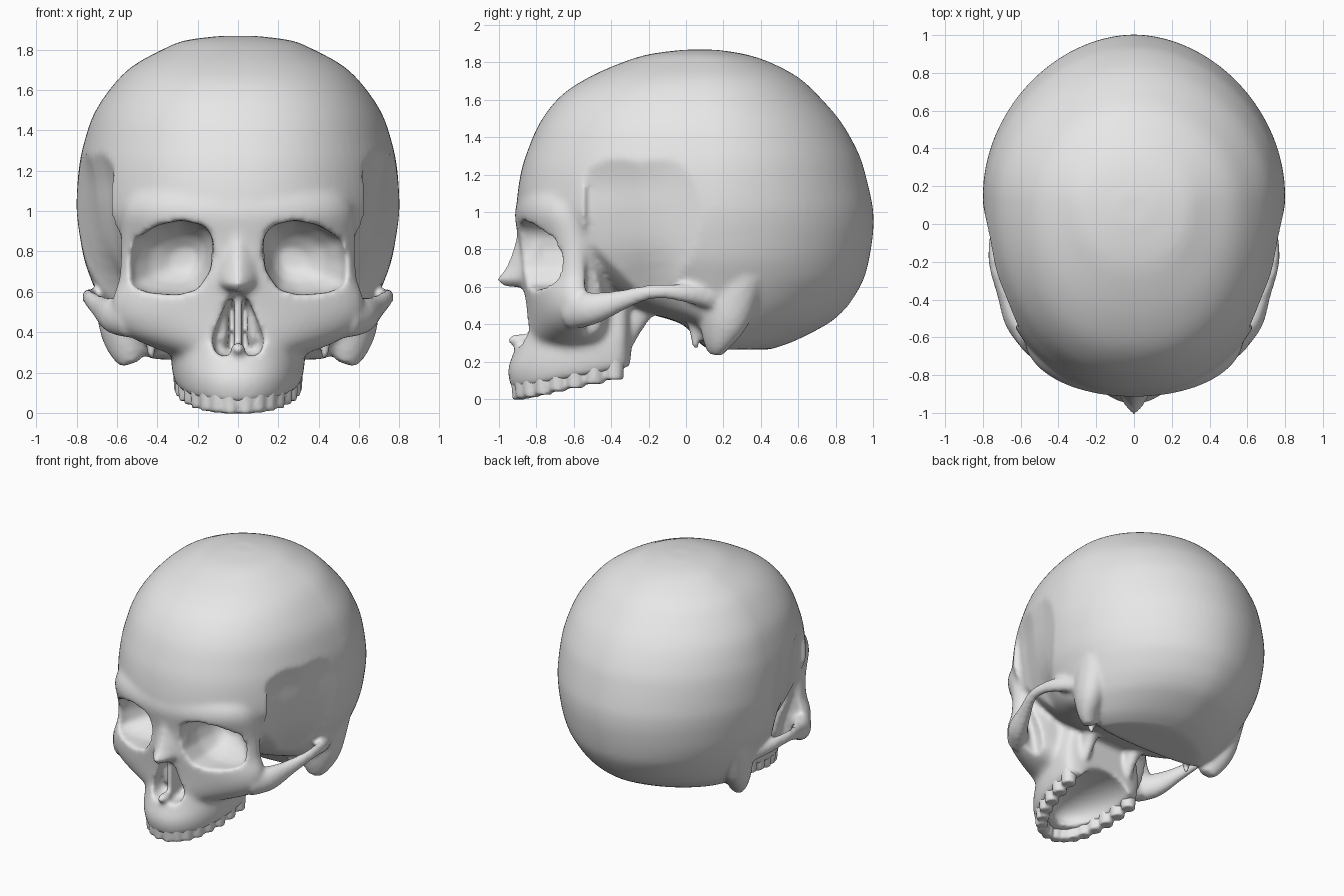
import bpy, bmesh, math
from mathutils import Matrix, Vector

if "Cube" in bpy.data.objects:
    bpy.data.objects.remove(bpy.data.objects["Cube"])

bone = bpy.data.materials.new("bone_grey")
bone.diffuse_color = (0.8, 0.8, 0.8, 1)
bone.use_nodes = True
bone.node_tree.nodes["Principled BSDF"].inputs["Base Color"].default_value = bone.diffuse_color


# ---------- helpers ----------
def loft(bm, rings):
    """Skin a list of equal-length point rings and cap both ends."""
    vs = [[bm.verts.new(p) for p in r] for r in rings]
    n = len(vs[0])
    for a, b in zip(vs, vs[1:]):
        for i in range(n):
            bm.faces.new((a[i], a[(i + 1) % n], b[(i + 1) % n], b[i]))
    bm.faces.new(vs[0])
    bm.faces.new(vs[-1])


def curve(rows, k=5):
    """Catmull-Rom interpolation of a table of rows."""
    out = []
    for i in range(len(rows) - 1):
        p0, p1, p2 = rows[max(i - 1, 0)], rows[i], rows[i + 1]
        p3 = rows[min(i + 2, len(rows) - 1)]
        for j in range(k):
            t = j / k
            out.append(tuple(
                b + .5 * t * (c - a + t * (2 * a - 5 * b + 4 * c - d + t * (3 * (b - c) + d - a)))
                for a, b, c, d in zip(p0, p1, p2, p3)))
    return out + [tuple(rows[-1])]


def spow(v, e):
    return math.copysign(abs(v) ** e, v)


def oval(z, front, back, w, mid, pf=2.0, pb=2.0, tilt=0.0, n=80):
    """Horizontal egg-shaped ring; pf and pb set front and back squareness."""
    ring = []
    for i in range(n):
        t = 2 * math.pi * i / n
        c, s = math.cos(t), math.sin(t)
        p = pf if c > 0 else pb
        ext = mid - front if c > 0 else back - mid
        y = mid - ext * spow(c, 2 / p)
        ring.append((w * spow(s, 2 / p), y, z + tilt * (y - front)))
    return ring


def blob(bm, loc, rad):
    m = Matrix.Translation(loc) @ Matrix.Diagonal((*rad, 1))
    bmesh.ops.create_uvsphere(bm, u_segments=32, v_segments=20, radius=1, matrix=m)


def cone(bm, loc, r_low, r_top, depth, seg=12):
    bmesh.ops.create_cone(bm, cap_ends=True, segments=seg, radius1=r_low,
                          radius2=r_top, depth=depth, matrix=Matrix.Translation(loc))


def tube(bm, path, n=16, flat=0.75):
    """Tapered tube through (x, y, z, radius) points."""
    path = curve(path, 3)
    pts = [Vector(p[:3]) for p in path]
    rings = []
    for i, c in enumerate(pts):
        d = (pts[min(i + 1, len(pts) - 1)] - pts[max(i - 1, 0)]).normalized()
        side = d.cross(Vector((0, 0, 1))).normalized()
        up = side.cross(d)
        r = path[i][3]
        rings.append([c + side * (r * flat * math.cos(a)) + up * (r * math.sin(a))
                      for a in (2 * math.pi * k / n for k in range(n))])
    loft(bm, rings)


def make(name, bm):
    bmesh.ops.recalc_face_normals(bm, faces=bm.faces)
    me = bpy.data.meshes.new(name)
    bm.to_mesh(me)
    bm.free()
    ob = bpy.data.objects.new(name, me)
    bpy.context.collection.objects.link(ob)
    return ob


def bake(ob):
    dg = bpy.context.evaluated_depsgraph_get()
    me = bpy.data.meshes.new_from_object(ob.evaluated_get(dg))
    ob.modifiers.clear()
    ob.data = me


def fuse(ob, voxel, smooth=0):
    """Merge overlapping solids into one skin, then relax it."""
    m = ob.modifiers.new("fuse", 'REMESH')
    m.mode = 'VOXEL'
    m.voxel_size = voxel
    m.use_smooth_shade = True
    if smooth:
        s = ob.modifiers.new("relax", 'SMOOTH')
        s.factor = 0.5
        s.iterations = smooth
    bake(ob)


# ---------- solid core ----------
core = bmesh.new()

# braincase: height, front, back, half width
braincase = [
    (.265, .12, .45, .42), (.31, .06, .58, .51), (.40, -.02, .755, .60),
    (.47, -.24, .84, .645), (.54, -.38, .895, .68), (.64, -.52, .95, .72),
    (.75, -.66, .98, .76), (.88, -.82, 1.0, .785), (.97, -.89, 1.003, .797),
    (1.05, -.905, .995, .80), (1.2, -.885, .96, .79), (1.32, -.85, .92, .768),
    (1.48, -.78, .83, .715), (1.62, -.67, .71, .622), (1.72, -.52, .60, .52),
    (1.80, -.34, .45, .375), (1.845, -.19, .31, .265), (1.868, -.01, .16, .09)]
loft(core, [oval(z, f, b, w, min(.16, f + (b - f) * .57), 2.2, min(1.9, 1.45 + .7 * z))
            for z, f, b, w in curve(braincase)])

# face with brow and cheekbones: height, front, half width, squareness
face = [
    (.29, -.86, .33, 1.6), (.34, -.86, .46, 1.6), (.40, -.86, .57, 1.6), (.48, -.86, .62, 1.7),
    (.57, -.87, .62, 1.7), (.66, -.885, .59, 1.6), (.78, -.89, .58, 1.6), (.88, -.90, .58, 1.8),
    (.98, -.915, .58, 2.05), (1.06, -.90, .555, 2.1), (1.14, -.85, .48, 2.1)]
loft(core, [oval(z, f, -.39, w, -.6, p, 2.3) for z, f, w, p in curve(face, 3)])

# upper jaw
jaw = [(.05, -.93, .305), (.10, -.945, .322), (.17, -.95, .33), (.28, -.91, .335),
       (.42, -.87, .32), (.58, -.86, .30)]
loft(core, [oval(z, f, -.29, w, -.42, 2.1, 4, tilt=.19 * (.58 - z) / .53)
            for z, f, w in curve(jaw, 3)])

skull = make("skull", core)
fuse(skull, .02)

# ---------- hollows ----------
cut = bmesh.new()
socket = [(.13, .88), (.17, .93), (.28, .955), (.40, .93), (.51, .86), (.54, .75),
          (.53, .63), (.44, .595), (.30, .585), (.20, .61), (.14, .70), (.12, .80)]
# temple: height, inner x at front, inner x half way, rear end
temple = [(.15, .40, .42, -.02), (.45, .45, .47, .0), (.6, .49, .54, .06), (.8, .555, .645, .12),
          (1.0, .593, .69, .1), (1.15, .60, .705, .08), (1.3, .635, .74, .05), (1.42, .67, .78, .0)]
for s in (1, -1):
    # eye socket: outline narrowing towards the back
    loft(cut, [[(s * (cx + (x - .33) * k), y, .76 + (z - .76) * k) for x, z in socket]
               for y, k, cx in ((-1.1, 1, .33), (-.67, 1, .33), (-.61, .9, .325),
                                (-.53, .66, .30), (-.47, .3, .27))])
    # temple hollow behind the cheekbone
    loft(cut, [[(s * 1, -.54, z), (s * a, -.54, z), (s * (a * .6 + b * .4), -.40, z),
                (s * b, -.25, z), (s * (b * .5 + .395), -.08, z), (s * .80, e, z), (s * 1, e, z)]
               for z, a, b, e in curve(temple, 3)])

# nose opening
half = [(.05, .565), (.09, .47), (.13, .36), (.11, .29), (.05, .28)]
pear = [(0, .60)] + half + [(0, .30)] + [(-x, z) for x, z in reversed(half)]
loft(cut, [[(x * k, y, .42 + (z - .42) * k) for x, z in pear]
           for y, k in ((-1.1, 1), (-.80, 1), (-.66, .75))])
# palate
blob(cut, (0, -.40, .12), (.225, .42, .15))

hollows = make("hollows", cut)
hollows.hide_render = True
fuse(hollows, .02)
b = skull.modifiers.new("hollow", 'BOOLEAN')
b.operation = 'DIFFERENCE'
b.solver = 'EXACT'
b.object = hollows
bake(skull)
bpy.data.objects.remove(hollows)

# ---------- added bone details ----------
bm = bmesh.new()
bm.from_mesh(skull.data)

# nasal bones, septum and lower spine of the nose
nasal = [(.60, -.97, .07), (.635, -1.018, .12), (.70, -.965, .135),
         (.78, -.93, .135), (.86, -.908, .13), (.95, -.905, .13)]
loft(bm, [oval(z, f, -.74, w, -.80, 1.3, 2) for z, f, w in nasal])
loft(bm, [[(x, y, z) for x, y in ((-.018, -.84), (.018, -.84), (.018, -.62), (-.018, -.62))]
          for z in (.27, .62)])
blob(bm, (0, -.89, .315), (.035, .065, .035))

arch = [(.53, -.62, .47, .10), (.62, -.51, .483, .09), (.68, -.37, .52, .06),
        (.735, -.23, .565, .042), (.74, -.12, .575, .04), (.715, 0, .565, .05), (.65, .14, .54, .06)]
mastoid = [(.60, .28, .68, .15), (.58, .21, .46, .145), (.555, .17, .33, .105), (.53, .155, .245, .055)]
for s in (1, -1):
    # cheek arch
    tube(bm, [(s * x, y, z, r) for x, y, z, r in arch])
    # bony point behind the ear, and the spike beside it
    tube(bm, [(s * x, y, z, r) for x, y, z, r in mastoid], 20)
    cone(bm, (s * .43, .05, .38), .015, .06, .22)
    # turbinate ridge inside the nose
    blob(bm, (s * .075, -.70, .42), (.03, .08, .12))
    # plate between jaw and skull base
    tube(bm, [(s * .20, -.33, .30, .05), (s * .19, -.27, .42, .06), (s * .20, -.20, .54, .08)])

bmesh.ops.recalc_face_normals(bm, faces=bm.faces)
bm.to_mesh(skull.data)
bm.free()
fuse(skull, .016, 7)

# ---------- teeth ----------
bm = bmesh.new()
for s in (1, -1):
    for i in range(8):
        t = .11 + i * .205
        x, y = s * .268 * math.sin(t) ** .9, -.37 - .525 * math.cos(t)
        low = -.005 + .21 * (y + .90)
        cone(bm, (x, y, low + .085), .036 + .014 * math.sin(t), .05 + .01 * math.sin(t), .17)
teeth = make("upper_teeth", bm)
fuse(teeth, .012, 6)

for ob in (skull, teeth):
    ob.data.materials.clear()
    ob.data.materials.append(bone)
    ob.data.polygons.foreach_set("use_smooth", [True] * len(ob.data.polygons))
    ob.data.update()
